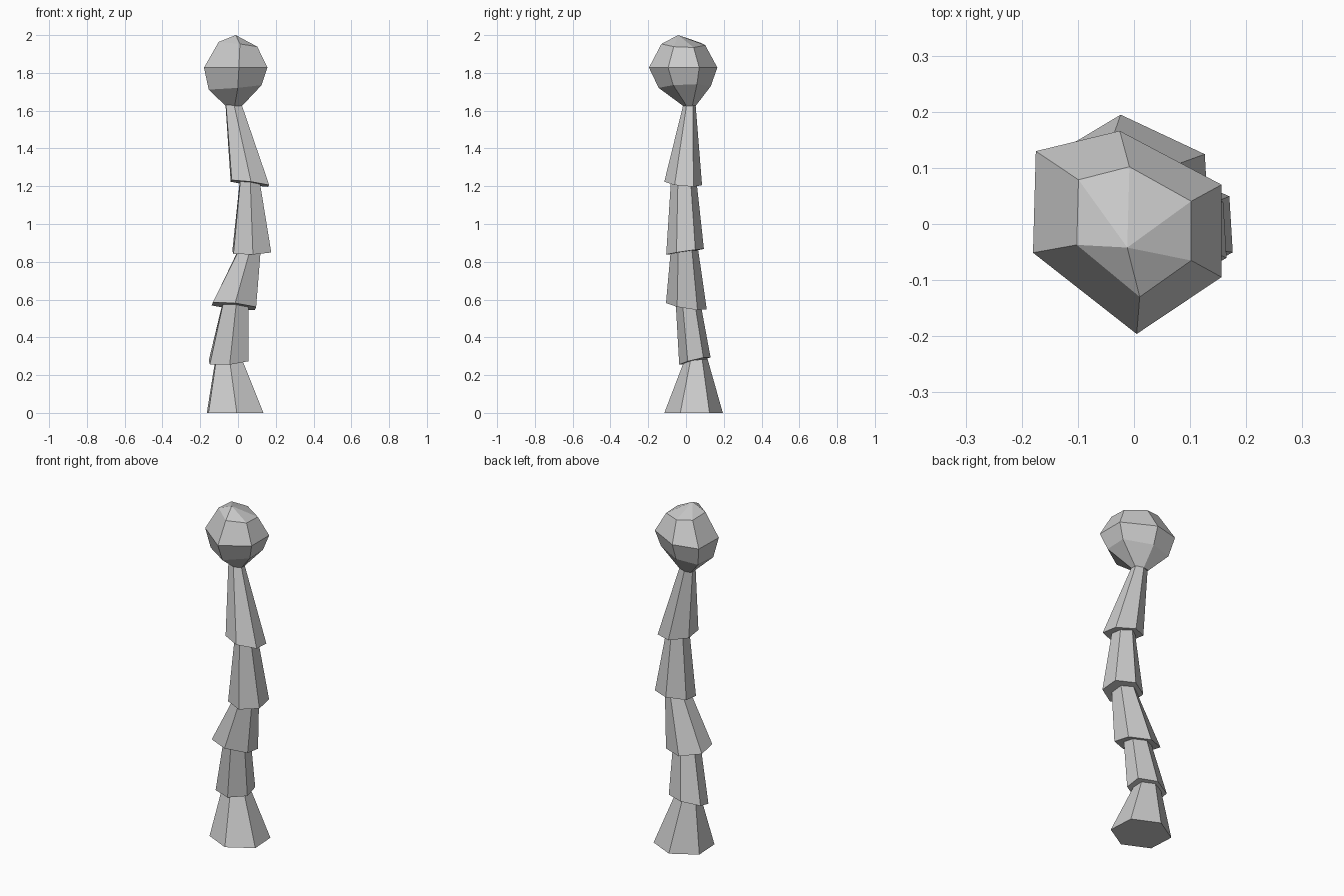
import bpy
import bmesh
from math import cos, sin, radians

cube = bpy.data.objects.get("Cube")
if cube:
    bpy.data.objects.remove(cube, do_unlink=True)

grey = bpy.data.materials.new("light_grey")
grey.use_nodes = True
COLOUR = (0.6, 0.6, 0.6, 1)
grey.diffuse_color = COLOUR
grey.node_tree.nodes["Principled BSDF"].inputs["Base Color"].default_value = COLOUR

# Six-sided outlines, scaled by half width and half depth
ANGLES = [radians(93 + 60 * i) for i in range(6)]
TRUNK_PLAN = [(cos(a) / cos(radians(27)), sin(a)) for a in ANGLES]
HEAD_PLAN = [(-0.08, 1), (-0.97, 0.8), (-1, -0.2), (0.1, -1), (1, -0.44), (1, 0.47)]


def loft(name, plan, rings, tip=None):
    """Skin a stack of rings (x, y, z, half width, half depth, x slope, y slope)."""
    bm = bmesh.new()
    loops = []
    for x, y, z, w, d, sx, sy in rings:
        loops.append([bm.verts.new((x + u * w, y + v * d, z + u * w * sx + v * d * sy))
                      for u, v in plan])
    for low, high in zip(loops, loops[1:]):
        for i in range(6):
            j = (i + 1) % 6
            bm.faces.new((low[i], low[j], high[j], high[i]))
    bm.faces.new(loops[0][::-1])
    last = loops[-1]
    if tip:
        top = bm.verts.new(tip)
        for i in range(6):
            bm.faces.new((last[i], last[(i + 1) % 6], top))
    else:
        bm.faces.new(last)
    bmesh.ops.recalc_face_normals(bm, faces=bm.faces)
    mesh = bpy.data.meshes.new(name)
    bm.to_mesh(mesh)
    bm.free()
    mesh.materials.append(grey)
    obj = bpy.data.objects.new(name, mesh)
    bpy.context.collection.objects.link(obj)
    return obj


# Trunk: five tapered, tilted segments, each with a bottom and a top ring
SEGMENTS = [
    ((-0.015, 0.04, 0, 0.15, 0.155, 0, 0), (-0.048, 0.052, 0.28, 0.072, 0.062, 0, 0.1)),
    ((-0.05, 0.047, 0.275, 0.105, 0.083, 0.07, 0.24), (-0.012, 0.01, 0.59, 0.068, 0.065, 0, 0)),
    ((-0.022, 0.002, 0.565, 0.118, 0.108, -0.1, -0.16), (0.06, -0.008, 0.86, 0.06, 0.073, 0, 0)),
    ((0.073, -0.005, 0.853, 0.103, 0.1, 0.03, 0.15), (0.062, -0.012, 1.225, 0.053, 0.068, 0, 0)),
    ((0.063, -0.015, 1.215, 0.102, 0.1, -0.13, -0.1), (-0.023, 0.018, 1.63, 0.043, 0.033, 0, 0)),
]
for n, rings in enumerate(SEGMENTS, 1):
    loft(f"trunk_segment_{n}", TRUNK_PLAN, rings)

# Head: faceted ball narrowing to the trunk
loft("head", HEAD_PLAN, [
    (-0.022, 0.018, 1.625, 0.043, 0.033, 0, 0),
    (-0.015, -0.007, 1.725, 0.14, 0.138, 0.09, 0.04),
    (-0.012, -0.015, 1.828, 0.168, 0.181, 0, 0),
    (0, -0.014, 1.95, 0.102, 0.116, -0.13, -0.04),
], tip=(-0.012, -0.042, 2))
